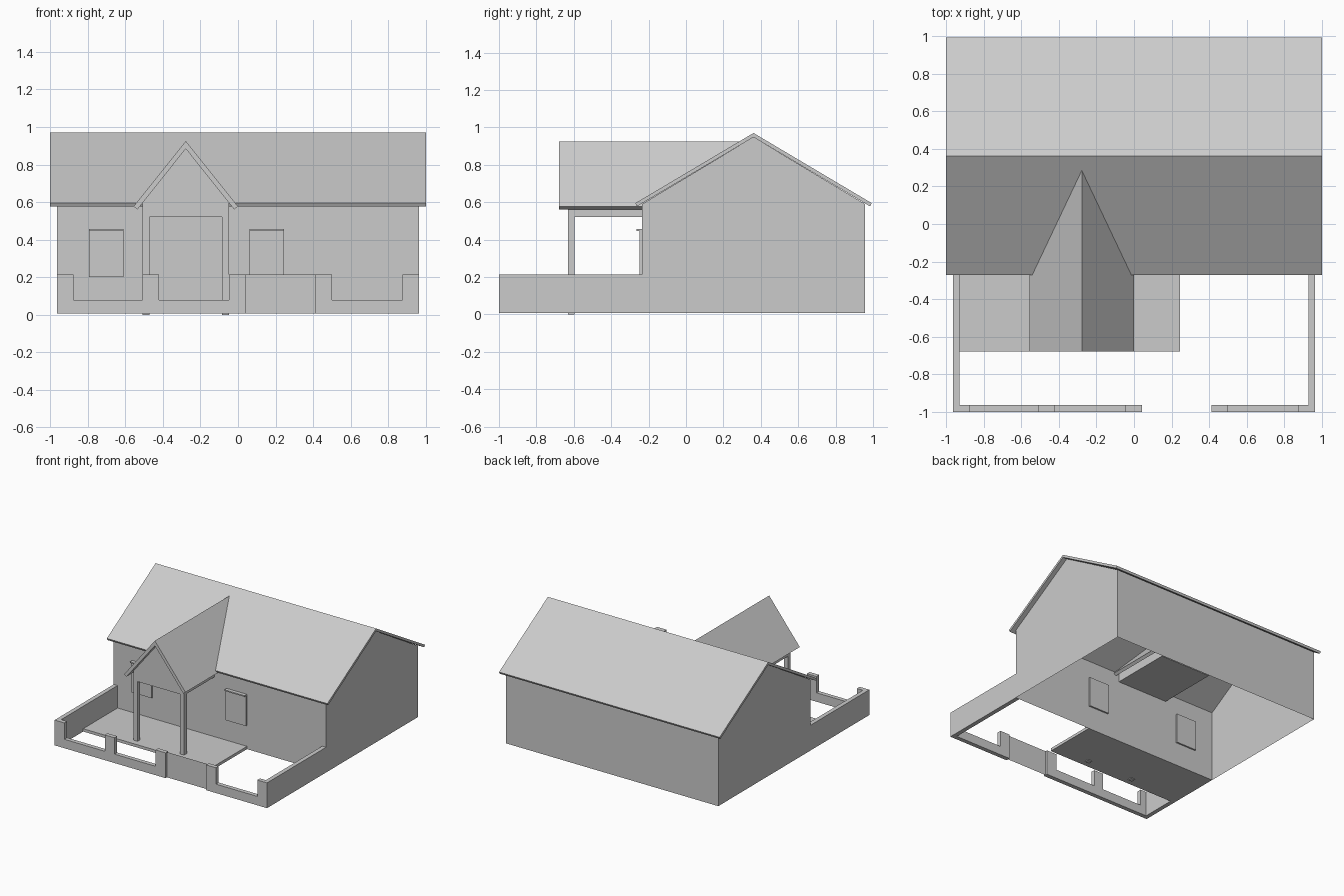
import bpy

if "Cube" in bpy.data.objects:
    bpy.data.objects.remove(bpy.data.objects["Cube"])


def mesh(name, verts, faces):
    me = bpy.data.meshes.new(name)
    me.from_pydata(verts, [], faces)
    me.update()
    ob = bpy.data.objects.new(name, me)
    bpy.context.collection.objects.link(ob)
    return ob


def prism(name, profile, axis, a, b, skip=()):
    """Extrude a closed 2D profile along x (profile = y,z) or y (profile = x,z)."""
    n = len(profile)
    put = (lambda p, t: (t, *p)) if axis == 'x' else (lambda p, t: (p[0], t, p[1]))
    verts = [put(p, a) for p in profile] + [put(p, b) for p in profile]
    faces = [(i, (i + 1) % n, (i + 1) % n + n, i + n) for i in range(n) if i not in skip]
    caps = [tuple(range(n))[::-1], tuple(range(n, 2 * n))]
    if axis == 'y':
        faces = [f[::-1] for f in faces]
        caps = [c[::-1] for c in caps]
    return mesh(name, verts, [f[::-1] for f in faces] + [c[::-1] for c in caps] if axis == 'z' else faces + caps)


def box(name, x, y, z):
    return prism(name, [(y[0], z[0]), (y[1], z[0]), (y[1], z[1]), (y[0], z[1])], 'x', *x)


def gable_roof(name, centre, half, top, eave, drop, inset, axis, a, b):
    """Two sloped slabs meeting at a ridge, with eave ends cut square to the slope."""
    slope = (top - eave) / half
    low = eave - drop
    inner_top = low + slope * (half - inset)
    c = centre
    prism(name, [(c - half, eave), (c - half + inset, low), (c, inner_top),
                 (c + half - inset, low), (c + half, eave), (c, top)], axis, a, b)


BASE = 0.007
FRONT, BACK, SIDE = -0.235, 0.957, 0.963

# House walls: gabled shell, open underneath and closed above by the roof
prism("house_walls", [(FRONT, BASE), (BACK, BASE), (BACK, 0.59), (0.361, 0.948), (FRONT, 0.59)],
      'x', -SIDE, SIDE, skip=(0, 2, 3))

# Main roof
gable_roof("main_roof", 0.361, 0.632, 0.97, 0.595, 0.017, 0.009, 'x', -1, 1)

# Porch gable and its roof, both running back into the main roof
PX = -0.278
prism("porch_gable", [(PX - 0.23, 0.52), (PX + 0.23, 0.52), (PX + 0.23, 0.607),
                      (PX, 0.893), (PX - 0.23, 0.607)], 'y', -0.63, 0.27)
gable_roof("porch_roof", PX, 0.278, 0.925, 0.577, 0.016, 0.02, 'y', -0.68, 0.285)

# Porch posts
for side, x in (("left", -0.508), ("right", -0.086)):
    box(f"porch_post_{side}", (x, x + 0.038), (-0.63, -0.595), (0, 0.53))

# Porch floor
box("porch_floor", (-0.928, 0.246), (-0.68, FRONT), (BASE, 0.03))

# Windows with a projecting ledge on top
for side, x in (("left", -0.794), ("right", 0.061)):
    box(f"window_{side}", (x, x + 0.184), (-0.248, -0.222), (0.2, 0.446))
    box(f"window_ledge_{side}", (x, x + 0.184), (-0.265, FRONT), (0.446, 0.456))

# Garden wall: side walls, low front walls, piers
WY = (-1, -0.965)
TOP = 0.214
for s, side in ((-1, "left"), (1, "right")):
    box(f"side_wall_{side}", sorted((s * SIDE, s * 0.928)), (-1, FRONT), (BASE, TOP))
for i, x in enumerate([(-0.875, -0.508), (-0.42, -0.048), (0.5, 0.875)]):
    box(f"low_wall_{i}", x, WY, (BASE, 0.08))
for i, x in enumerate([(-SIDE, -0.875), (-0.508, -0.42), (-0.048, 0.043), (0.412, 0.5), (0.875, SIDE)]):
    box(f"wall_pier_{i}", x, WY, (BASE, TOP))

# Gate: a thin sheet between the two gate piers
mesh("gate", [(0.043, -0.982, BASE), (0.412, -0.982, BASE), (0.412, -0.982, TOP), (0.043, -0.982, TOP)],
     [(0, 1, 2, 3)])

# Make all closed parts face outward
import bmesh
for ob in bpy.context.collection.objects:
    if ob.name == "gate":
        continue
    bm = bmesh.new()
    bm.from_mesh(ob.data)
    bmesh.ops.recalc_face_normals(bm, faces=bm.faces)
    bm.to_mesh(ob.data)
    bm.free()
